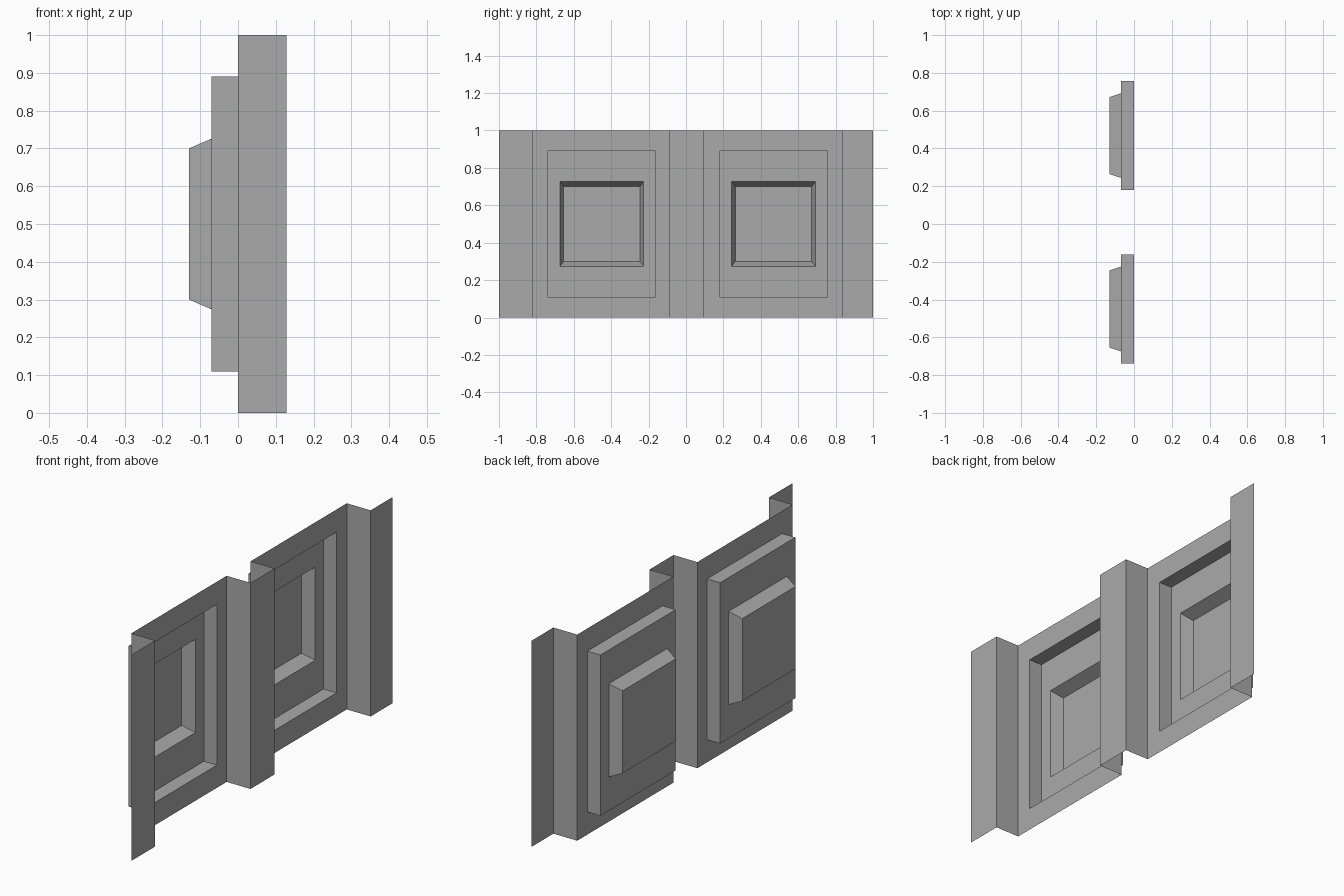
import bpy

cube = bpy.data.objects.get("Cube")
if cube:
    bpy.data.objects.remove(cube, do_unlink=True)

metal = bpy.data.materials.new("plain_grey")
metal.use_nodes = True
grey = (0.4, 0.4, 0.4, 1)
metal.diffuse_color = grey
metal.node_tree.nodes["Principled BSDF"].inputs["Base Color"].default_value = grey

FRONT, FACE, STEP, DEEP = 0.128, 0.0, -0.07, -0.13   # sheet depths along x


def add_object(name, verts, faces):
    mesh = bpy.data.meshes.new(name)
    mesh.from_pydata(verts, [], faces)
    mesh.materials.append(metal)
    obj = bpy.data.objects.new(name, mesh)
    bpy.context.collection.objects.link(obj)


def rectangle(x, y0, y1, z0, z1):
    return [(x, y0, z0), (x, y1, z0), (x, y1, z1), (x, y0, z1)]


def pressed_panel(name, y0, y1, centre):
    """Flat bay with a straight recess and a tapered inner recess."""
    def ring(x, half_y, half_z):
        return rectangle(x, centre - half_y, centre + half_y, 0.5 - half_z, 0.5 + half_z)

    rings = [rectangle(FACE, y0, y1, 0, 1),
             ring(FACE, 0.288, 0.39), ring(STEP, 0.288, 0.39),
             ring(STEP, 0.224, 0.226), ring(DEEP, 0.204, 0.2)]
    verts = [v for r in rings for v in r]
    faces = []
    for level in range(len(rings) - 1):
        a, b = 4 * level, 4 * level + 4
        for i in range(4):
            j = (i + 1) % 4
            faces.append((a + i, a + j, b + j, b + i))
    last = len(verts) - 4
    faces.append(tuple(range(last, last + 4)))
    add_object(name, verts, faces)


def folded_rib(name, profile):
    """Open folded strip running the full height."""
    n = len(profile)
    verts = [(x, y, z) for z in (0, 1) for x, y in profile]
    faces = [(i, i + 1, n + i + 1, n + i) for i in range(n - 1)]
    add_object(name, verts, faces)


# Recessed bays
pressed_panel("front_panel", -0.818, -0.087, -0.45)
pressed_panel("back_panel", 0.097, 0.834, 0.468)

# Raised ribs between and beside the bays
folded_rib("front_rib", [(FRONT, -1), (FRONT, -0.818), (FACE, -0.818)])
folded_rib("middle_rib", [(FACE, -0.087), (FRONT, -0.087), (FRONT, 0.097), (FACE, 0.097)])
folded_rib("back_rib", [(FACE, 0.834), (FRONT, 0.834), (FRONT, 1)])
